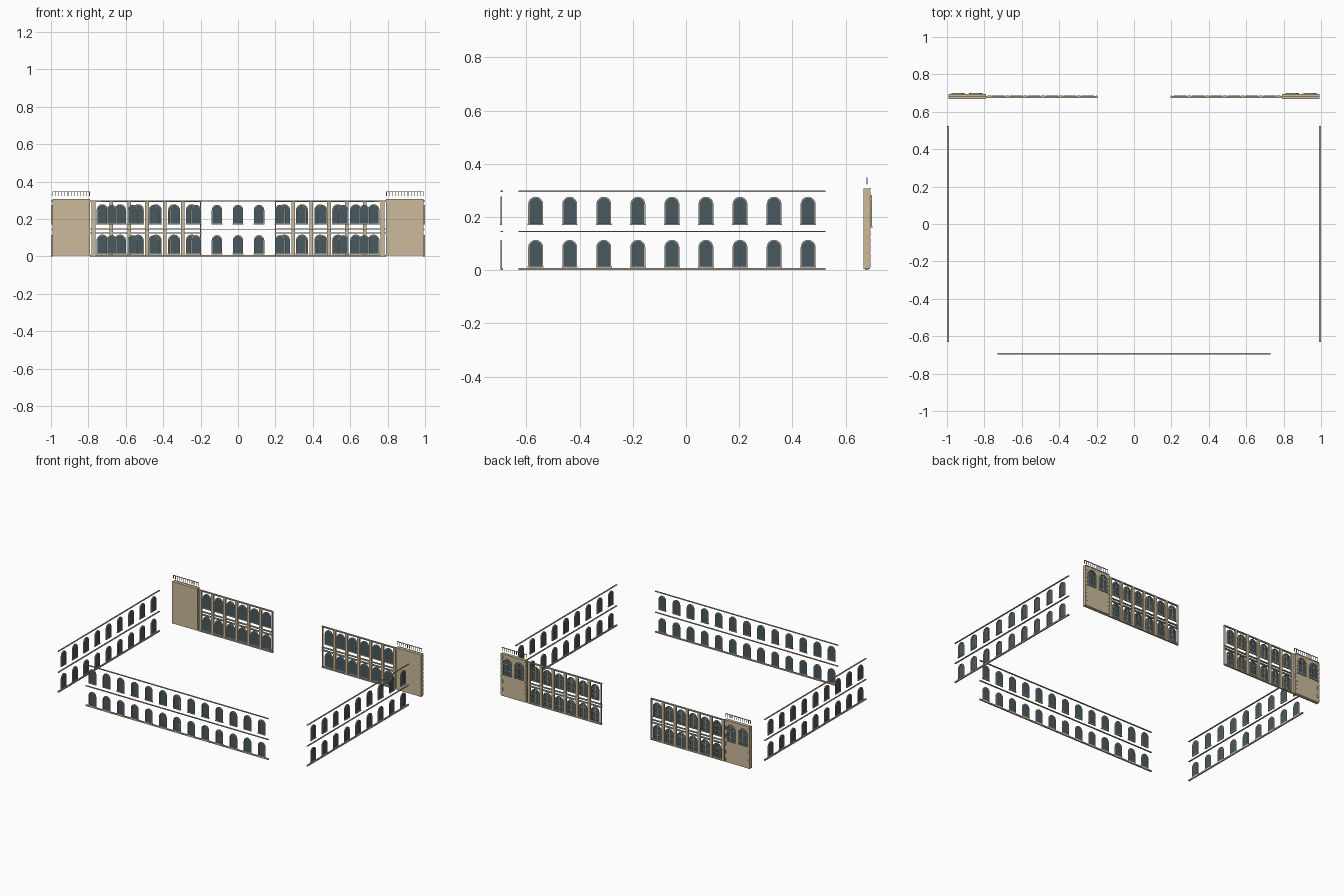
import bpy, bmesh
from math import pi, cos, sin
from mathutils import Matrix, Vector

if "Cube" in bpy.data.objects:
    bpy.data.objects.remove(bpy.data.objects["Cube"])


def material(name, rgb):
    m = bpy.data.materials.new(name)
    m.use_nodes = True
    m.diffuse_color = (*rgb, 1)
    m.node_tree.nodes["Principled BSDF"].inputs["Base Color"].default_value = (*rgb, 1)
    return m


STONE = material("tan stone", (0.60, 0.50, 0.335))
TRIM = material("pale stone trim", (0.52, 0.47, 0.35))
GLASS = material("slate glass", (0.065, 0.10, 0.12))


class Part:
    """Collects solids in a wall frame: x along the wall, -y outward, z up."""

    def __init__(self, name, mat, frame):
        self.name, self.mat, self.frame = name, mat, frame
        self.bm = bmesh.new()

    def box(self, x0, x1, y0, y1, z0, z1):
        size = Matrix.Diagonal((x1 - x0, y1 - y0, z1 - z0, 1))
        spot = Matrix.Translation(((x0 + x1) / 2, (y0 + y1) / 2, (z0 + z1) / 2))
        bmesh.ops.create_cube(self.bm, size=1, matrix=spot @ size)

    def prism(self, outline, y0, y1):
        face = self.bm.faces.new([self.bm.verts.new((x, y0, z)) for x, z in outline])
        new = bmesh.ops.extrude_face_region(self.bm, geom=[face])["geom"]
        verts = [v for v in new if isinstance(v, bmesh.types.BMVert)]
        bmesh.ops.translate(self.bm, verts=verts, vec=(0, y1 - y0, 0))

    def finish(self):
        bmesh.ops.recalc_face_normals(self.bm, faces=self.bm.faces)
        self.bm.transform(self.frame)
        mesh = bpy.data.meshes.new(self.name)
        self.bm.to_mesh(mesh)
        self.bm.free()
        mesh.materials.append(self.mat)
        bpy.context.collection.objects.link(bpy.data.objects.new(self.name, mesh))


def arch(x, half, z0, z1, steps=10):
    """Round-headed outline from bottom right over the top to bottom left."""
    spring = z1 - half
    curve = [(x + half * cos(pi * i / steps), spring + half * sin(pi * i / steps))
             for i in range(steps + 1)]
    return [(x + half, z0)] + curve + [(x - half, z0)]


def window(glass, trim, x, z0, z1, half, y, tracery=False):
    rim = 0.004
    sill = z0 + 0.006
    glass.prism(arch(x, half - rim, sill, z1 - rim), y, y + 0.002)
    ring = arch(x, half, sill, z1) + arch(x, half - rim, sill, z1 - rim)[::-1]
    trim.prism(ring, y - 0.005, y + 0.002)
    trim.box(x - half - 0.002, x + half + 0.002, y - 0.006, y + 0.002, z0, sill)
    if tracery:
        spring = z1 - half
        bar = 0.0015
        trim.box(x - bar, x + bar, y - 0.002, y, sill, spring)
        for z in (sill + 0.03, spring - 0.006):
            trim.box(x - half + rim, x + half - rim, y - 0.002, y, z - bar, z + bar)
        # paired lights under the arch
        light = (half - rim) / 2
        for s in (-1, 1):
            c = x + s * light
            outer = arch(c, light, spring - 0.006, spring + light - 0.006, 6)
            inner = arch(c, light - 0.002, spring - 0.006, spring + light - 0.008, 6)
            trim.prism(outer + inner[::-1], y - 0.002, y)
        trim.box(x - bar, x + bar, y - 0.002, y, spring, z1 - rim)


FLOORS = ((0.010, 0.114), (0.170, 0.276))


def place(angle, x, y):
    return Matrix.Translation(Vector((x, y, 0))) @ Matrix.Rotation(angle, 4, "Z")


def plain_wall(name, frame, x0, x1, first, step, count):
    """Open wall of string courses and two rows of arched windows."""
    bands = Part(name + "_string_courses", TRIM, frame)
    for z0, z1 in ((0.0, 0.009), (0.143, 0.148), (0.294, 0.299)):
        bands.box(x0, x1, -0.0045, 0.0045, z0, z1)
    glass = Part(name + "_glass", GLASS, frame)
    trim = Part(name + "_window_frames", TRIM, frame)
    for i in range(count):
        for z0, z1 in FLOORS:
            window(glass, trim, first + i * step, z0, z1, 0.028, 0)
    for part in (bands, glass, trim):
        part.finish()


# Front and side walls
plain_wall("front_wall", place(0, 0, -0.693), -0.73, 0.73, -0.675, 0.1125, 13)
plain_wall("left_wall", place(pi / 2, 0.994, 0), -0.63, 0.525, -0.565, 0.128, 9)
# the right wall runs the opposite way along its own frame
plain_wall("right_wall", place(-pi / 2, -0.994, 0), -0.525, 0.63, -0.459, 0.128, 9)

# Back wings: arcades with pilasters, each ending in a corner tower
for side, name in ((1, "right"), (-1, "left")):
    frame = place(pi, 0, 0.68)
    start, bay = 0.2, 0.0955

    pilasters = Part(name + "_back_pilasters", STONE, frame)
    bands = Part(name + "_back_string_courses", TRIM, frame)
    glass = Part(name + "_back_glass", GLASS, frame)
    frames = Part(name + "_back_window_frames", TRIM, frame)
    for i in range(7):
        c = side * (start + i * bay)
        # the open end of the wing has only a slim strip
        half = 0.010 if i else 0.003
        pilasters.box(c - half, c + half, -0.006, 0.006, 0.0, 0.292)
        if i < 6:
            for z0, z1 in FLOORS:
                window(glass, frames, c + side * bay / 2, z0, z1 + 0.003, 0.031, 0, True)
    xa, xb = sorted((side * 0.195, side * 0.79))
    for z0, z1 in ((0.0, 0.008), (0.122, 0.129), (0.143, 0.149), (0.292, 0.299)):
        bands.box(xa, xb, -0.0055, 0.0065, z0, z1)

    # Tower slab with coping and quoins
    tower = Part(name + "_tower", STONE, frame)
    trim = Part(name + "_tower_window_frames", TRIM, frame)
    xa, xb = sorted((side * 0.792, side * 0.993))
    tower.box(xa, xb, -0.012, 0.012, 0.004, 0.306)
    tower.box(xa, xb, -0.014, -0.010, 0.300, 0.308)
    for i in range(10):
        w = 0.016 if i % 2 else 0.010
        z = 0.010 + i * 0.029
        tower.box(xa, xa + w, -0.014, -0.010, z, z + 0.024)
        tower.box(xb - w, xb, -0.014, -0.010, z, z + 0.024)
    for x in (0.845, 0.941):
        window(glass, trim, side * x, 0.160, 0.281, 0.034, -0.0145, True)

    # Roof balustrade
    rail = Part(name + "_tower_balustrade", TRIM, frame)
    rail.box(xa, xb, -0.002, 0.002, 0.344, 0.348)
    for i in range(13):
        x = xa + 0.002 + i * (xb - xa - 0.004) / 12
        rail.box(x - 0.0015, x + 0.0015, -0.0015, 0.0015, 0.322, 0.345)

    for part in (pilasters, bands, glass, frames, tower, trim, rail):
        part.finish()
